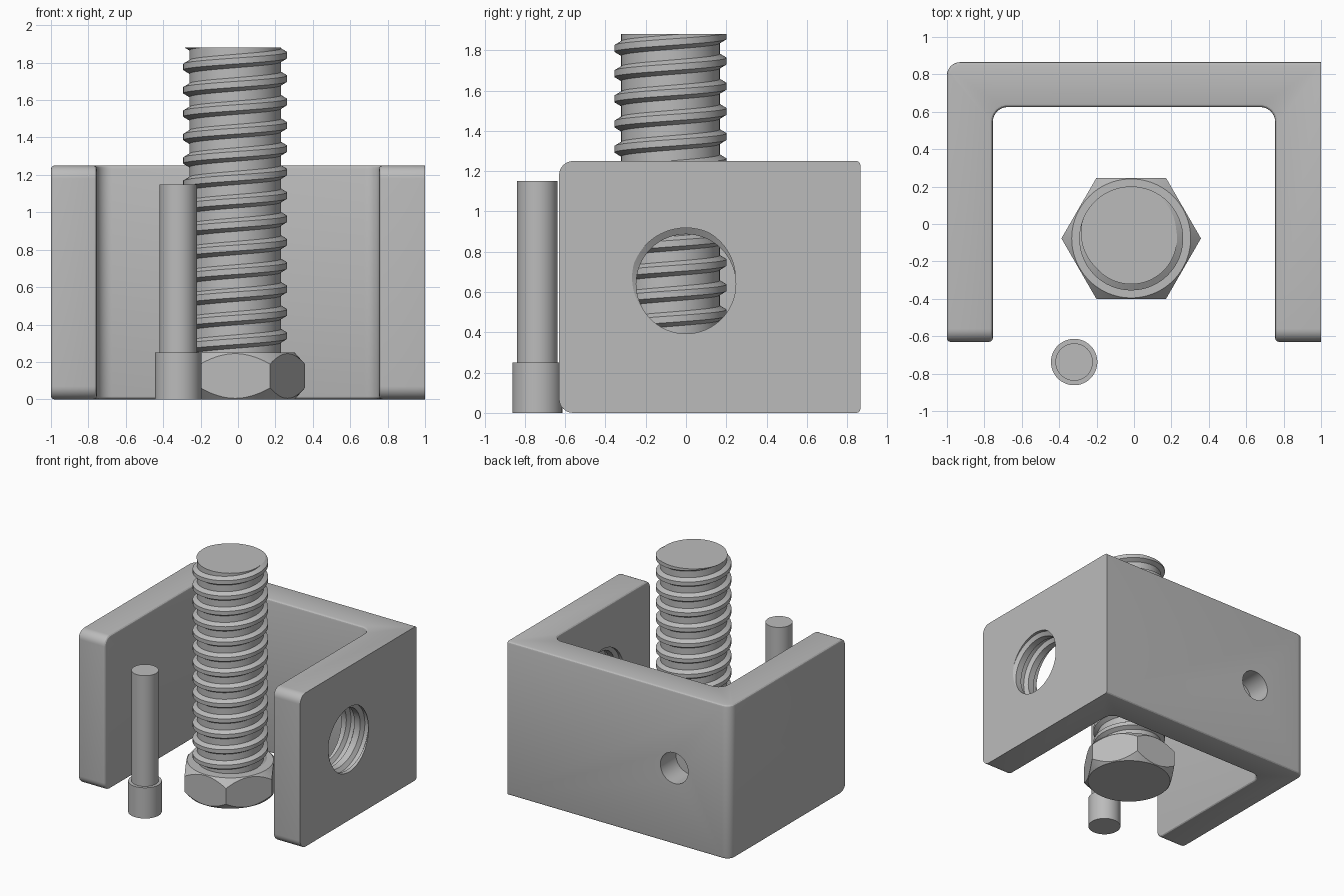
import bpy, bmesh, math
from mathutils import Matrix, Vector

if "Cube" in bpy.data.objects:
    bpy.data.objects.remove(bpy.data.objects["Cube"])

steel = bpy.data.materials.new("grey_steel")
steel.use_nodes = True
GREY = (0.5, 0.5, 0.5, 1)
steel.diffuse_color = GREY
steel.node_tree.nodes["Principled BSDF"].inputs["Base Color"].default_value = GREY


def make(name, bm):
    bmesh.ops.recalc_face_normals(bm, faces=bm.faces)
    mesh = bpy.data.meshes.new(name)
    bm.to_mesh(mesh)
    bm.free()
    mesh.materials.append(steel)
    ob = bpy.data.objects.new(name, mesh)
    bpy.context.collection.objects.link(ob)
    return ob


def activate(ob):
    bpy.ops.object.select_all(action="DESELECT")
    ob.select_set(True)
    bpy.context.view_layer.objects.active = ob


def smooth(ob, degrees=25):
    activate(ob)
    bpy.ops.object.shade_smooth_by_angle(angle=math.radians(degrees))


def boolean(ob, cutter, operation):
    activate(ob)
    mod = ob.modifiers.new("cut", "BOOLEAN")
    mod.object, mod.operation, mod.solver = cutter, operation, "EXACT"
    bpy.ops.object.modifier_apply(modifier=mod.name)
    bpy.data.objects.remove(cutter)


def prism(points, z0, z1):
    bm = bmesh.new()
    base = bm.faces.new([bm.verts.new((x, y, z0)) for x, y in points])
    top = bmesh.ops.extrude_face_region(bm, geom=[base])["geom"]
    verts = [v for v in top if isinstance(v, bmesh.types.BMVert)]
    bmesh.ops.translate(bm, verts=verts, vec=(0, 0, z1 - z0))
    return bm


def lathe(profile, x, y, n=64):
    """Closed turned solid from (radius, height) pairs."""
    bm = bmesh.new()
    rings = [[bm.verts.new((x + r * math.cos(math.tau * i / n),
                            y + r * math.sin(math.tau * i / n), z))
              for i in range(n)] for r, z in profile]
    for a, b in zip(rings, rings[1:]):
        for i in range(n):
            j = (i + 1) % n
            bm.faces.new((a[i], a[j], b[j], b[i]))
    bm.faces.new(rings[0])
    bm.faces.new(rings[-1])
    return bm


def threaded_rod(core, crest, z0, z1, phase, pitch=0.125, n=64):
    """Solid rod with one helical ridge, cut flat at both ends."""
    foot, land = 0.036, 0.016
    offsets = (-foot, -land, land, foot)

    def radius(z, turn):
        d = (z - phase - pitch * turn) / pitch
        d = abs(d - round(d)) * pitch
        t = min(1, max(0, (foot - d) / (foot - land)))
        return core + (crest - core) * t

    first = math.floor((z0 - phase) / pitch) - 3
    last = math.ceil((z1 - phase) / pitch) + 3
    bm = bmesh.new()
    rows = []
    for k in range(first, last):
        for off in offsets:
            row = []
            for i in range(n):
                turn = i / n
                z = min(z1, max(z0, phase + pitch * (k + turn) + off))
                r, a = radius(z, turn), math.tau * turn
                row.append(bm.verts.new((r * math.cos(a), r * math.sin(a), z)))
            rows.append(row)
    step = len(offsets)
    for m in range(len(rows) - step - 1):
        for i in range(n):
            j, s = ((i + 1), 0) if i + 1 < n else (0, step)
            bm.faces.new((rows[m][i], rows[m + s][j], rows[m + 1 + s][j], rows[m + 1][i]))
    bmesh.ops.remove_doubles(bm, verts=bm.verts, dist=1e-5)
    bmesh.ops.delete(bm, geom=[e for e in bm.edges if not e.link_faces], context="EDGES")
    bmesh.ops.delete(bm, geom=[v for v in bm.verts if not v.link_faces], context="VERTS")
    bmesh.ops.holes_fill(bm, edges=[e for e in bm.edges if e.is_boundary], sides=0)
    return bm


# U-shaped bracket
FRONT, BACK, INNER, WALL, TALL = -0.63, 0.865, 0.755, 0.625, 1.25
outline = [(-1, FRONT), (-INNER, FRONT), (-INNER, WALL), (INNER, WALL),
           (INNER, FRONT), (1, FRONT), (1, BACK), (-1, BACK)]
bm = prism(outline, 0, TALL)


def round_edges(rule, size, segments):
    edges = [e for e in bm.edges if rule(*(v.co for v in e.verts))]
    bmesh.ops.bevel(bm, geom=edges, offset=size, segments=segments,
                    profile=0.5, affect="EDGES", clamp_overlap=True)


def upright(a, b):
    return abs(a.x - b.x) + abs(a.y - b.y) < 1e-4


# Large rounds: inner corners, one outer corner, arm ends
round_edges(lambda a, b: upright(a, b) and abs(a.y - WALL) < 1e-4, 0.08, 8)
round_edges(lambda a, b: upright(a, b) and a.x < -0.99 and a.y > 0.8, 0.07, 8)
round_edges(lambda a, b: abs(a.y - FRONT) + abs(b.y - FRONT) < 1e-4
            and abs(a.z - b.z) < 1e-4, 0.07, 8)
# Small rounds on remaining crisp edges except the machined side face
bm.normal_update()
crisp = [e for e in bm.edges if e.calc_face_angle(0) > 1
         and not all(v.co.x > 0.999 for v in e.verts)]
bmesh.ops.bevel(bm, geom=crisp, offset=0.018, segments=3, profile=0.5,
                affect="EDGES", clamp_overlap=True)
bracket = make("bracket", bm)

# Threaded side hole
bm = threaded_rod(0.247, 0.278, -0.3, 0.3, 0.05)
bm.transform(Matrix.Translation((0.88, 0, 0.64)) @ Matrix.Rotation(math.pi / 2, 4, "Y"))
boolean(bracket, make("side_hole_cutter", bm), "DIFFERENCE")

# Blind round hole in the back wall
bm = lathe([(0.125, 0), (0.125, 0.4)], 0, 0, 48)
bm.transform(Matrix.Translation((-0.5, BACK - 0.2, 0.62)) @ Matrix.Rotation(-math.pi / 2, 4, "X"))
boolean(bracket, make("back_hole_cutter", bm), "DIFFERENCE")
smooth(bracket)

# Bolt: threaded shank and chamfered hexagonal head
BX, BY, HEAD = -0.015, -0.077, 0.25
bm = threaded_rod(0.245, 0.278, 0.2, 1.88, 1.84)
bm.transform(Matrix.Translation((BX, BY, 0)))
smooth(make("bolt_shank", bm))

hexagon = [(BX + 0.373 * math.cos(i * math.pi / 3), BY + 0.373 * math.sin(i * math.pi / 3))
           for i in range(6)]
head = make("bolt_head", prism(hexagon, 0, HEAD))
chamfer = [(0.318, 0), (0.39, 0.08), (0.39, HEAD - 0.08), (0.318, HEAD)]
boolean(head, make("head_chamfer", lathe(chamfer, BX, BY, 96)), "INTERSECT")
smooth(head)

# Stepped pin
pin = [(0.124, 0), (0.124, 0.25), (0.1, 0.25), (0.1, 1.15)]
smooth(make("pin", lathe(pin, -0.32, -0.738)))
